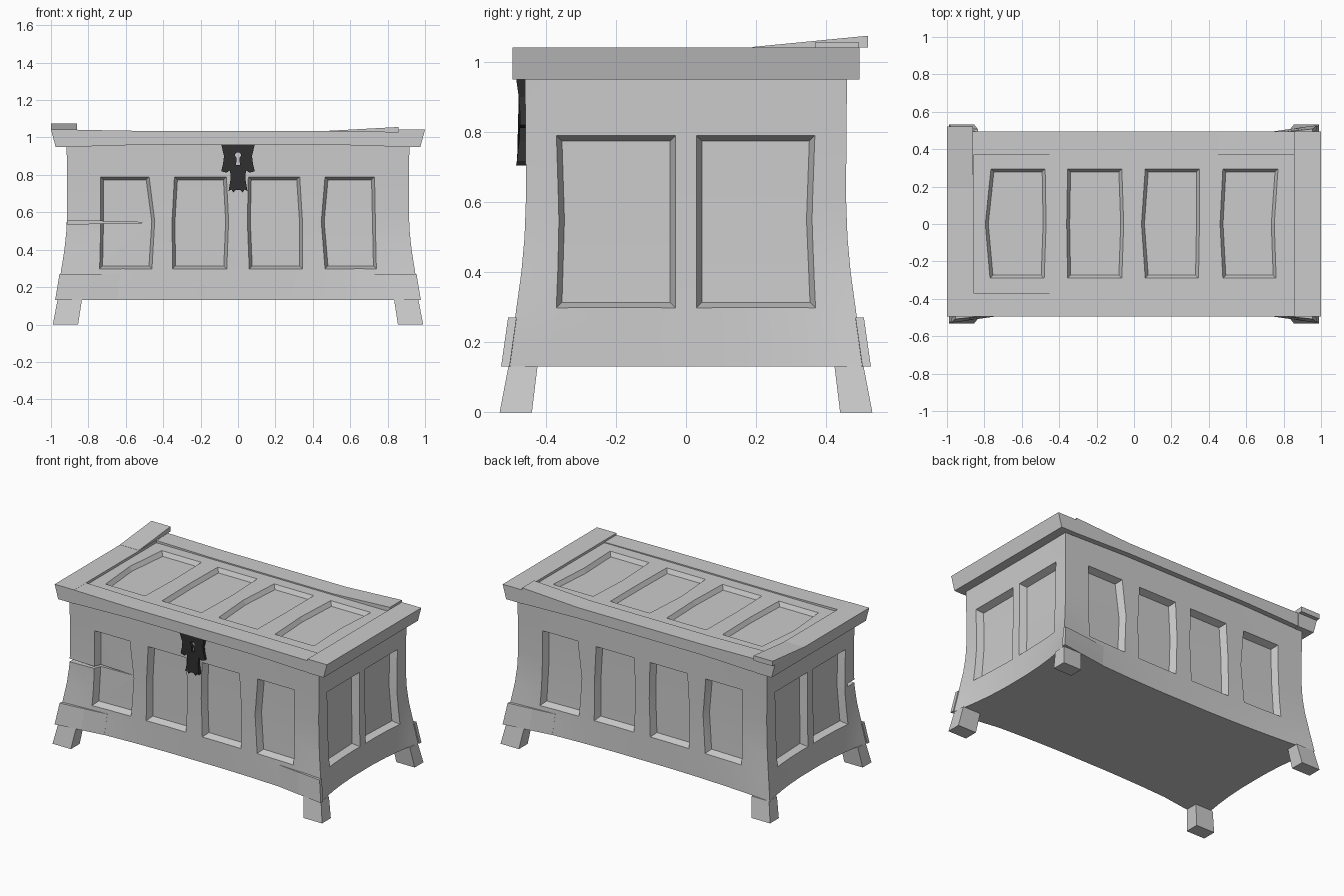
import bpy, bmesh
from math import pi, cos, sin

if "Cube" in bpy.data.objects:
    bpy.data.objects.remove(bpy.data.objects["Cube"])


def loft(name, parts):
    """One object from one or more lofts; each loft is a list of equal rings."""
    bm = bmesh.new()
    for rings in parts:
        vs = [[bm.verts.new(p) for p in ring] for ring in rings]
        n = len(vs[0])
        for a, b in zip(vs, vs[1:]):
            for i in range(n):
                j = (i + 1) % n
                bm.faces.new((a[i], a[j], b[j], b[i]))
        bm.faces.new(vs[0])
        bm.faces.new(vs[-1])
    bmesh.ops.recalc_face_normals(bm, faces=bm.faces)
    me = bpy.data.meshes.new(name)
    bm.to_mesh(me)
    bm.free()
    ob = bpy.data.objects.new(name, me)
    bpy.context.collection.objects.link(ob)
    return ob


def activate(ob):
    bpy.ops.object.select_all(action='DESELECT')
    ob.select_set(True)
    bpy.context.view_layer.objects.active = ob


def carve(ob, cutter):
    cutter.hide_render = True
    m = ob.modifiers.new("carve", 'BOOLEAN')
    m.operation, m.solver, m.object = 'DIFFERENCE', 'EXACT', cutter
    activate(ob)
    bpy.ops.object.modifier_apply(modifier=m.name)
    bpy.data.objects.remove(cutter)


# Wall shape: flares toward the bottom, most strongly at the corners
FLARE = [(.13, .051), (.2, .041), (.27, .031), (.4, .013), (.5, .004), (.61, 0), (.8, .001), (.97, .003)]


def flare(z):
    for (a, p), (b, q) in zip(FLARE, FLARE[1:]):
        if z <= b:
            return p + (q - p) * (z - a) / (b - a)
    return FLARE[-1][1]


def bow(s, z):
    return flare(z) * (.1 + .9 * min(1, abs(s)) ** 2.3)


def wall_y(s, z):
    return .457 + bow(s, z)


def wall_x(s, z):
    return .913 + 1.15 * bow(s, z)


def front(u, v, d):
    return (u, d - wall_y(u / wall_x(1, v), v), v)


def right(u, v, d):
    return (wall_x(u / wall_y(1, v), v) - d, u, v)


def turned(f):
    def g(u, v, d):
        x, y, z = f(u, v, d)
        return (-x, -y, z)
    return g


def panel(f, rows, lefts, rights, depth, e=.016):
    """Tapered cutter for a sunken panel with wavy edges."""
    rings = []
    for i, (v, l, r) in enumerate(zip(rows, lefts, rights)):
        vi = v + (e, 0, -e)[i]
        out = [f(l, v, 0), f(r, v, 0)]
        inn = [f(l + e, vi, depth), f(r - e, vi, depth)]
        # extend past the surface along the bevel
        ext = [tuple(o + (o - n) * .25 for o, n in zip(a, b)) for a, b in zip(out, inn)]
        rings.append([ext[0], inn[0], inn[1], ext[1]])
    return rings


# Chest body
S = [-1, -.9, -.8, -.65, -.45, -.2, .2, .45, .65, .8, .9]
rings = []
for z, _ in FLARE:
    hx, hy = wall_x(1, z), wall_y(1, z)
    side = [(s * hx, -wall_y(s, z), z) for s in S] + [(wall_x(s, z), s * hy, z) for s in S]
    rings.append(side + [(-x, -y, z) for x, y, z in side])
body = loft("chest_body", [rings])

long_panels = [((-.74, -.735, -.735), (-.46, -.445, -.475)),
               ((-.35, -.353, -.34), (-.06, -.05, -.062)),
               ((.06, .05, .055), (.345, .345, .33)),
               ((.465, .445, .465), (.74, .735, .73))]
end_panels = [((-.37, -.363, -.37), (-.03, -.03, -.03)),
              ((.03, .03, .03), (.37, .36, .368))]
ROWS = (.298, .55, .79)
cuts = []
for f, panels in ((front, long_panels), (right, end_panels)):
    for g in (f, turned(f)):
        cuts += [panel(g, ROWS, l, r, .046) for l, r in panels]
carve(body, loft("panel_cutter", cuts))

# Crack in the front left corner
crack = [[(-1, y, .56), (-1, y, .535), (-.47, y, .545)] for y in (-.6, -.39)]
carve(body, loft("crack_cutter", [crack]))
activate(body)
bpy.ops.object.shade_smooth_by_angle(angle=.35)

# Feet, splayed outward
for sx, nx in ((-1, "left"), (1, "right")):
    for sy, ny in ((-1, "front"), (1, "back")):
        loft(f"foot_{ny}_{nx}", [[[(sx * x, sy * y, z) for x, y in ((a, c), (b, c), (b, d), (a, d))]
                                 for a, b, c, d, z in ((.855, .99, .44, .532, 0), (.835, .965, .424, .507, .131))]])

# Loose base boards peeling off three corners
for sx, sy, n in ((-1, -1, "front_left"), (1, -1, "front_right"), (1, 1, "back_right")):
    rings = []
    for t, thick in ((.66, .001), (.82, .012), (1, .02)):
        ring = []
        for z, k in ((.13, -.004), (.2, -.004), (.27, -.004), (.27, thick), (.2, thick), (.13, thick)):
            ring.append((sx * t * (wall_x(1, z) + .006), sy * (wall_y(t, z) + k), z))
        rings.append(ring)
    loft("base_board_" + n, [rings])

# Lid centre with sunken panels
TOP = 1.026
centre = loft("lid_centre", [[[(x, y, z) for x, y in ((-.86, -.37), (.86, -.37), (.86, .37), (-.86, .37))]
                              for z in (.955, TOP)]])
lid_panels = [((-.77, -.795, -.765), (-.48, -.47, -.475)),
              ((-.355, -.36, -.355), (-.065, -.055, -.065)),
              ((.06, .04, .06), (.345, .35, .35)),
              ((.475, .46, .475), (.76, .75, .77))]
carve(centre, loft("lid_cutter", [panel(lambda u, v, d: (u, v, TOP - d), (-.29, 0, .295), l, r, .028)
                                  for l, r in lid_panels]))

# Lid end boards
for sx, n in ((-1, "left"), (1, "right")):
    loft("lid_end_board_" + n, [[[(sx * x, y, z) for x, z in ((.857, .95), (.975, .95), (1, 1.042), (.857, 1.042))]
                                 for y in (-.495, .495)]])

# Lid long boards, slightly bowed; the back one lifts at its right end
XS = (-.858, -.45, .45, .858)
for sy, n, tops in ((-1, "front", (1.041, 1.034, 1.034, 1.03)), (1, "back", (1.041, 1.034, 1.034, 1.056))):
    loft("lid_long_board_" + n, [[[(x, sy * .368, b), (x, sy * .494, b), (x, sy * .494, t), (x, sy * .368, t)]
                                  for x, t, b in zip(XS, tops, (.951, .963, .963, .951))]])

# Splintered lift at the back left corner of the lid
loft("lid_lifted_board", [[[(x, .19, 1.04), (x, .52, 1.042), (x, .52, 1.075), (x, .19, 1.043)]
                           for x in (-1, -.86)]])

# Lock plate with keyhole
half = [(.09, .965), (.075, .9), (.08, .86), (.09, .82), (.062, .812), (.042, .825),
        (.04, .775), (.05, .715), (.035, .722), (.025, .705), (.012, .718)]
outline = half + [(-x, z) for x, z in reversed(half)]


def lock_y(z):
    return -.474 - .7 * (z - .83) ** 2


lock = loft("lock_plate", [[[(x, -.452, z) for x, z in outline], [(x, lock_y(z), z) for x, z in outline]]])
arc = [-pi / 4 + i * 1.5 * pi / 8 for i in range(9)]
hole = [(.016 * cos(a), .905 + .016 * sin(a)) for a in arc]
hole += [(-.007, .89), (-.011, .852), (.011, .852), (.007, .89)]
carve(lock, loft("keyhole_cutter", [[[(x, y, z) for x, z in hole] for y in (-.6, -.4)]]))
mat = bpy.data.materials.new("dark_iron")
mat.diffuse_color = (.03, .03, .03, 1)
mat.use_nodes = True
mat.node_tree.nodes["Principled BSDF"].inputs["Base Color"].default_value = mat.diffuse_color
lock.data.materials.clear()
lock.data.materials.append(mat)
